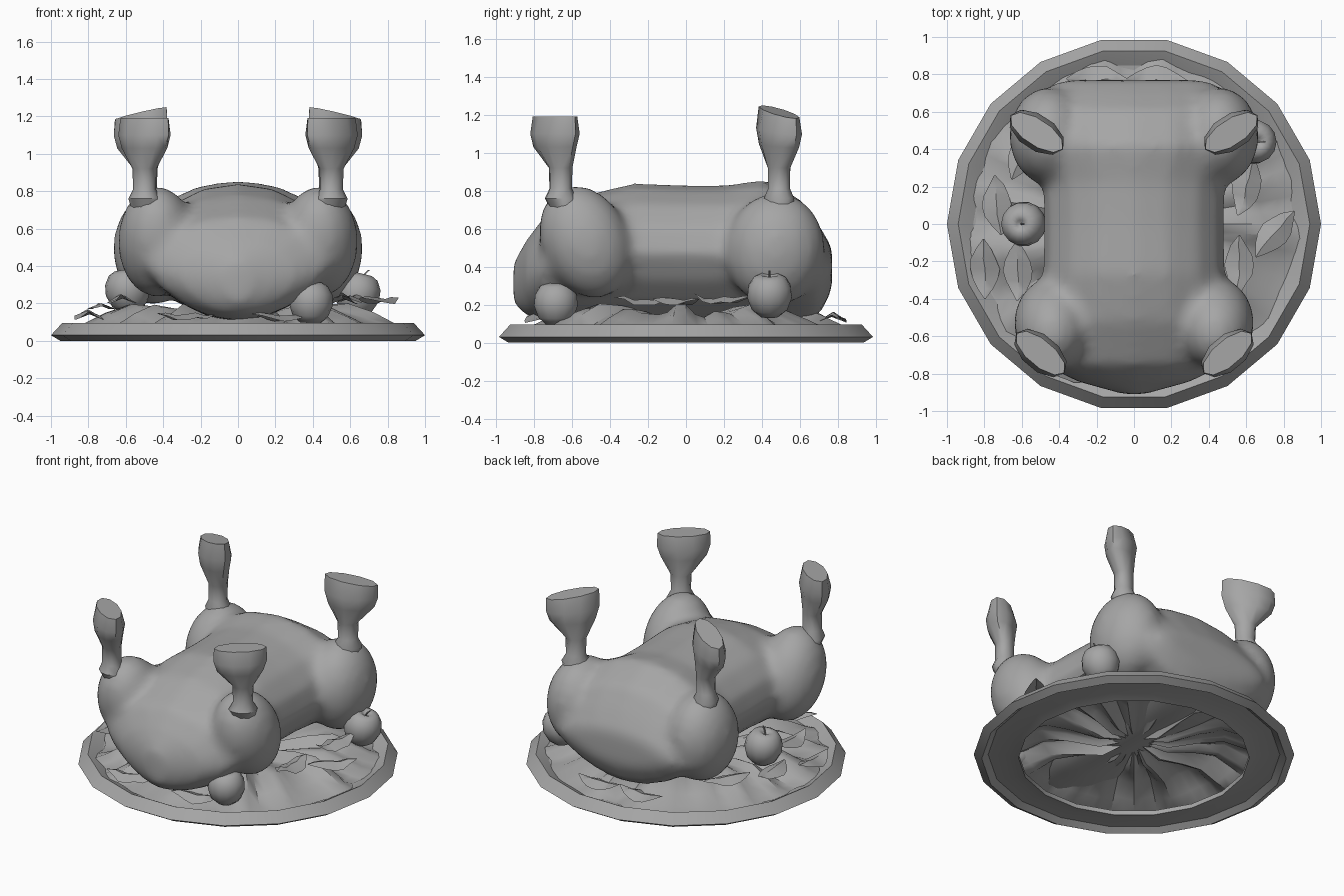
import bpy, bmesh, math, random
from mathutils import Vector, Matrix

if "Cube" in bpy.data.objects:
    bpy.data.objects.remove(bpy.data.objects["Cube"])

random.seed(4)
GREY = bpy.data.materials.new("dark_grey")
GREY.diffuse_color = (.38, .38, .38, 1)
GREY.use_nodes = True
GREY.node_tree.nodes["Principled BSDF"].inputs["Base Color"].default_value = GREY.diffuse_color


def make(name, bm, mat=None, angle=40):
    if mat is not None:
        bm.transform(mat)
    me = bpy.data.meshes.new(name)
    bm.to_mesh(me)
    bm.free()
    me.materials.append(GREY)
    ob = bpy.data.objects.new(name, me)
    bpy.context.collection.objects.link(ob)
    bpy.ops.object.select_all(action='DESELECT')
    ob.select_set(True)
    bpy.context.view_layer.objects.active = ob
    bpy.ops.object.shade_smooth_by_angle(angle=math.radians(angle))
    return ob


def loft(rings, caps=True, bm=None):
    """Bridge a list of closed rings of points."""
    bm = bm or bmesh.new()
    vs = [[bm.verts.new(p) for p in r] for r in rings]
    n = len(vs[0])
    for a, b in zip(vs, vs[1:]):
        for i in range(n):
            j = (i + 1) % n
            bm.faces.new((a[i], a[j], b[j], b[i]))
    if caps:
        bm.faces.new(vs[0])
        bm.faces.new(vs[-1])
    bmesh.ops.recalc_face_normals(bm, faces=bm.faces)
    return bm


def circle(r, z, n):
    return [(r * math.cos(2 * math.pi * i / n), r * math.sin(2 * math.pi * i / n), z)
            for i in range(n)]


# Plate: 18-sided ring with an open middle
profile = [(.72, .005), (.80, .025), (.91, .03), (.95, .0), (1.0, .03), (.94, .095), (.92, .085),
           (.86, .05), (.72, .035)]
make("plate", loft([circle(r, z, 18) for r, z in profile + profile[:1]], caps=False), angle=20)

# Ruffled lettuce bed
SEG = 72
waves = [(f, random.uniform(0, 6.28)) for f in (9, 13, 16, 21)]
rings = []
for k, (r, z, amp) in enumerate([(.02, .13, .0), (.22, .11, .03), (.42, .15, .03), (.57, .165, .03),
                                 (.70, .115, .028), (.80, .075, .016), (.87, .06, .006)]):
    ring = []
    for i in range(SEG):
        a = 2 * math.pi * i / SEG
        s = sum(math.sin(f * a + p + .3 * k) for f, p in waves) / 2
        rr = r * (1 + .03 * s)
        ring.append((rr * math.cos(a), rr * math.sin(a), z + amp * s))
    rings.append(ring)
make("lettuce_bed", loft(rings, caps=False))

# Loose pointed leaves: x, y, z, turn in degrees
leaves = [(-.73, .10, .16, 95), (-.80, -.24, .12, 90), (-.62, -.25, .20, 90), (.75, -.05, .20, 50),
          (-.20, .77, .11, 0), (.12, .77, .11, 0), (.60, .20, .21, 75), (.56, -.22, .20, 90),
          (-.28, -.77, .11, 10), (.22, -.77, .11, 20), (-.58, .38, .17, 60)]
for n, (x, y, z, t) in enumerate(leaves):
    bm = bmesh.new()
    grid = []
    for i in range(7):
        u = i / 3 - 1
        w = .075 * (1 - abs(u) ** 1.7) + .004
        wob = random.uniform(-.012, .012)
        grid.append([bm.verts.new((u * .16, v * w + wob * .6,
                                   .04 * abs(u) ** 2 + .03 * (1 - abs(v)) * (1 - u * u) + wob))
                     for v in (-1, 0, 1)])
    for a, b in zip(grid, grid[1:]):
        for j in range(2):
            bm.faces.new((a[j], b[j], b[j + 1], a[j + 1]))
    make(f"leaf_{n}", bm, Matrix.Translation((x, y, z)) @ Matrix.Rotation(math.radians(t), 4, 'Z'))

# Roast body: cross-sections along y (y, half width, bottom, top), narrower towards the belly
sections = [(-.91, .06, .20, .42), (-.84, .32, .14, .54), (-.75, .49, .11, .66), (-.52, .52, .10, .78),
            (-.27, .49, .10, .84), (0, .485, .10, .83), (.22, .49, .10, .83), (.42, .55, .10, .86),
            (.61, .57, .11, .75), (.70, .53, .14, .62), (.77, .39, .28, .50)]
rings = []
for y, w, zb, zt in sections:
    zc, h = (zb + zt) / 2, (zt - zb) / 2
    rings.append([(w * math.cos(a) * (1 - .25 * max(0, -math.sin(a))), y, zc + h * math.sin(a))
                  for a in (2 * math.pi * i / 16 for i in range(16))])
bm = loft(rings)

# Thighs, merged into the body by remeshing
for sx in (1, -1):
    for c, rad, tilt in (((.435, -.53, .53), (.21, .235, .31), 24),
                         ((.455, .47, .49), (.215, .265, .30), -6)):
        m = (Matrix.Translation((sx * c[0], c[1], c[2])) @ Matrix.Rotation(math.radians(tilt), 4, 'X')
             @ Matrix.Diagonal((*rad, 1)))
        bmesh.ops.create_uvsphere(bm, u_segments=16, v_segments=10, radius=1, matrix=m)
roast = make("roast_body", bm, angle=80)
rem = roast.modifiers.new("merge", 'REMESH')
rem.mode = 'VOXEL'
rem.voxel_size = .03
rem.use_smooth_shade = True
sm = roast.modifiers.new("blend", 'SMOOTH')
sm.factor, sm.iterations = .5, 10

# Bone ends: flattened sections (z, half length, half width, tip rise)
for side, sx in (("right", 1), ("left", -1)):
    for pos, bx, by, turn, rise in (("front", .50, -.69, 40, 0), ("back", .52, .49, 33, .035)):
        d = Vector((math.cos(math.radians(turn)), math.sin(math.radians(turn)), 0))
        p = Vector((-d.y, d.x, 0))
        rings = []
        for z, a, b, k in ((.66, .08, .07, 0), (.76, .09, .08, 0), (.81, .062, .06, 0), (.92, .067, .06, 0),
                           (1.03, .145, .085, .3), (1.10, .168, .095, .6), (1.19, .165, .07, 1)):
            low = z < .95
            ox = bx - (.025 if low and pos == "back" else 0) - (.02 if z < .7 else 0)
            oy = by + (.03 if low and pos == "front" else 0) + (.04 if z < .7 and by < 0 else 0)
            ring = []
            for i in range(10):
                t = 2 * math.pi * i / 10
                q = Vector((ox, oy, z)) + d * a * math.cos(t) + p * b * math.sin(t)
                q.z += rise * k * (.7 - math.cos(t))
                ring.append((sx * q.x, q.y, q.z))
            rings.append(ring)
        make(f"{pos}_{side}_bone", loft(rings), angle=45)

# Apples with stems
for n, (x, y, z, r, tilt) in enumerate([(.39, -.685, .205, .118, 3), (.64, .44, .25, .12, 14),
                                        (-.59, 0, .27, .12, -10)]):
    m = Matrix.Translation((x, y, z)) @ Matrix.Rotation(math.radians(tilt), 4, 'Y')
    prof = [(.08, -.90), (.45, -.93), (.80, -.62), (1, -.08), (.95, .40), (.72, .78), (.42, .93),
            (.18, .84), (.04, .66)]
    make(f"apple_{n}", loft([circle(a * r, b * r, 14) for a, b in prof]), m, angle=60)
    stem = [[(px + .003 * k * k, py, pz) for px, py, pz in circle(.005, .07 + .023 * k, 5)]
            for k in range(4)]
    make(f"apple_stem_{n}", loft(stem), m)
